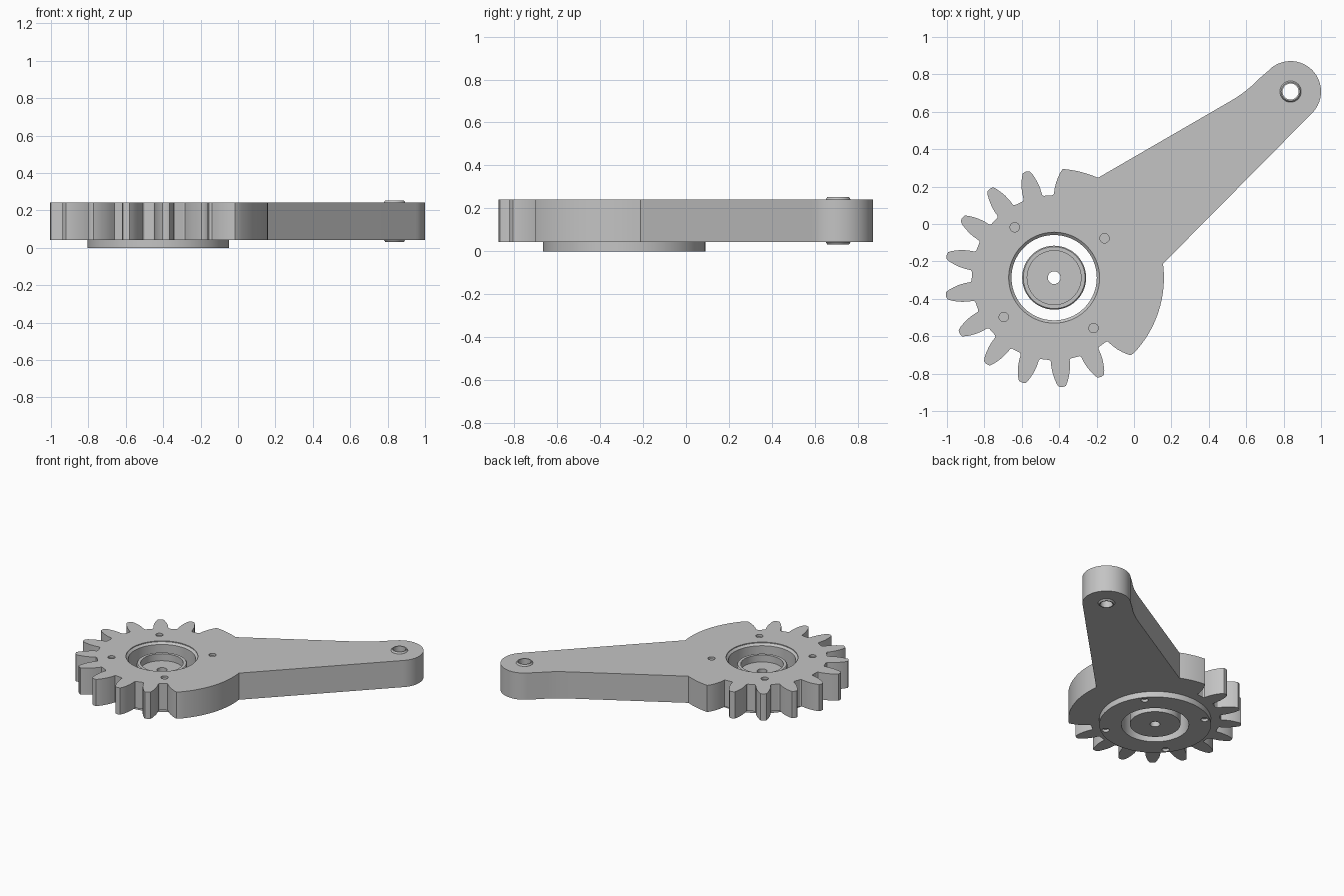
import bpy, bmesh
from math import radians, degrees, sin, cos, pi
from mathutils import Vector

if "Cube" in bpy.data.objects:
    bpy.data.objects.remove(bpy.data.objects["Cube"])

GEAR = Vector((-0.427, -0.287))    # gear centre
EYE = Vector((0.837, 0.708))       # arm end centre
BOTTOM, TOP = 0.043, 0.242
TIP_R, PITCH = 0.587, 360 / 17

grey = bpy.data.materials.new("plain_grey")
grey.use_nodes = True
grey.diffuse_color = (0.55, 0.55, 0.55, 1)
grey.node_tree.nodes["Principled BSDF"].inputs["Base Color"].default_value = (0.55, 0.55, 0.55, 1)


def make_object(name, bm):
    bmesh.ops.recalc_face_normals(bm, faces=bm.faces[:])
    mesh = bpy.data.meshes.new(name)
    bm.to_mesh(mesh)
    bm.free()
    obj = bpy.data.objects.new(name, mesh)
    bpy.context.collection.objects.link(obj)
    mesh.materials.append(grey)
    return obj


def lathe(name, centre, profile, steps=64):
    """Revolve a closed (radius, z) profile about a vertical axis."""
    bm = bmesh.new()
    vs = [bm.verts.new((centre.x + r, centre.y, z)) for r, z in profile]
    edges = [bm.edges.new((a, b)) for a, b in zip(vs, vs[1:] + vs[:1])]
    bmesh.ops.spin(bm, geom=vs + edges, cent=(centre.x, centre.y, 0),
                   axis=(0, 0, 1), angle=2 * pi, steps=steps)
    bmesh.ops.remove_doubles(bm, verts=bm.verts[:], dist=1e-5)
    bmesh.ops.dissolve_degenerate(bm, edges=bm.edges[:], dist=1e-5)
    loose = [e for e in bm.edges if not e.link_faces]
    bmesh.ops.delete(bm, geom=loose, context='EDGES')
    return make_object(name, bm)


def rod(name, centre, r, low, high, steps=24):
    bm = bmesh.new()
    ring = [bm.verts.new((centre.x + r * cos(2 * pi * i / steps),
                          centre.y + r * sin(2 * pi * i / steps), low)) for i in range(steps)]
    extrude_up(bm, bm.faces.new(ring), high - low)
    return make_object(name, bm)


def extrude_up(bm, face, height):
    out = bmesh.ops.extrude_face_region(bm, geom=[face], use_keep_orig=True)
    verts = [g for g in out["geom"] if isinstance(g, bmesh.types.BMVert)]
    bmesh.ops.translate(bm, verts=verts, vec=(0, 0, height))


def cut(obj, cutters):
    bpy.context.view_layer.objects.active = obj
    for c in cutters:
        mod = obj.modifiers.new("cut", 'BOOLEAN')
        mod.operation, mod.object, mod.solver = 'DIFFERENCE', c, 'EXACT'
        bpy.ops.object.modifier_apply(modifier=mod.name)


def polar(centre, r, deg):
    return centre + Vector((cos(radians(deg)), sin(radians(deg)))) * r


def arc(centre, r, start, end, n):
    return [polar(centre, r, start + (end - start) * i / n) for i in range(n + 1)]


# Tooth flank from root to tip: radius and half width
FLANK = [(0.441, 0.058), (0.447, 0.051), (0.48, 0.050), (0.51, 0.046),
         (0.54, 0.038), (0.565, 0.029), (0.583, 0.019)]


def rising(mid):
    return [polar(GEAR, r, mid - degrees(w / r)) for r, w in FLANK]


def falling(mid):
    return [polar(GEAR, r, mid + degrees(w / r)) for r, w in reversed(FLANK)]


# Outline of toothed sector and arm, counterclockwise
first = 189.5 - 5 * PITCH
last = first + 11 * PITCH
outline = falling(first)
for k in range(1, 11):
    mid = first + k * PITCH
    outline += rising(mid) + [polar(GEAR, TIP_R, mid)] + falling(mid)
outline += rising(last) + arc(GEAR, TIP_R, last, 367.3, 16)
outline += arc(EYE, 0.163, -47, 138, 28)
outline += [Vector(p) for p in ((0.67, 0.778), (0.63, 0.739), (0.59, 0.706), (0.55, 0.678), (0.50, 0.648))]
outline += arc(GEAR, TIP_R - 0.004, 66.3, first, 6)

bm = bmesh.new()
face = bm.faces.new([bm.verts.new((p.x, p.y, BOTTOM)) for p in outline])
extrude_up(bm, face, TOP - BOTTOM)
gear_arm = make_object("gear_arm", bm)

# Flange under the gear
flange = lathe("lower_flange", GEAR, [(0.228, 0), (0.378, 0), (0.378, 0.05), (0.228, 0.05)], 96)

# Bolt holes with recessed pins, chamfered bore, arm end hole
spots = [polar(GEAR, 0.342, 38 + 90 * i) for i in range(4)]
holes = [rod("bolt_cutter", p, 0.025, -0.1, 0.4) for p in spots]
bore = lathe("bore_cutter", GEAR, [(0, -0.1), (0.228, -0.1), (0.228, 0.222), (0.243, 0.236),
                                   (0.243, 0.4), (0, 0.4)], 96)
eye_hole = rod("eye_cutter", EYE, 0.05, -0.1, 0.4, 32)
cut(gear_arm, holes + [bore, eye_hole])
cut(flange, holes)
for c in holes + [bore, eye_hole]:
    bpy.data.objects.remove(c)

pins = [rod("bolt_pin", p, 0.025, 0.02, 0.225) for p in spots]

# Central hub: shallow cup with a through hole
hub = lathe("centre_hub", GEAR, [(0.034, 0.005), (0.171, 0.005), (0.171, 0.185), (0.165, 0.192),
                                 (0.144, 0.192), (0.144, 0.14), (0.034, 0.14)])

# Bush standing slightly proud of the arm end
bush = lathe("arm_end_bush", EYE, [(0.043, 0.032), (0.050, 0.032), (0.057, 0.042), (0.057, 0.243),
                                   (0.050, 0.254), (0.043, 0.254)], 32)

bpy.ops.object.select_all(action='DESELECT')
for obj in [gear_arm, flange, hub, bush] + pins:
    obj.select_set(True)
bpy.context.view_layer.objects.active = gear_arm
bpy.ops.object.shade_smooth_by_angle(angle=radians(30))
